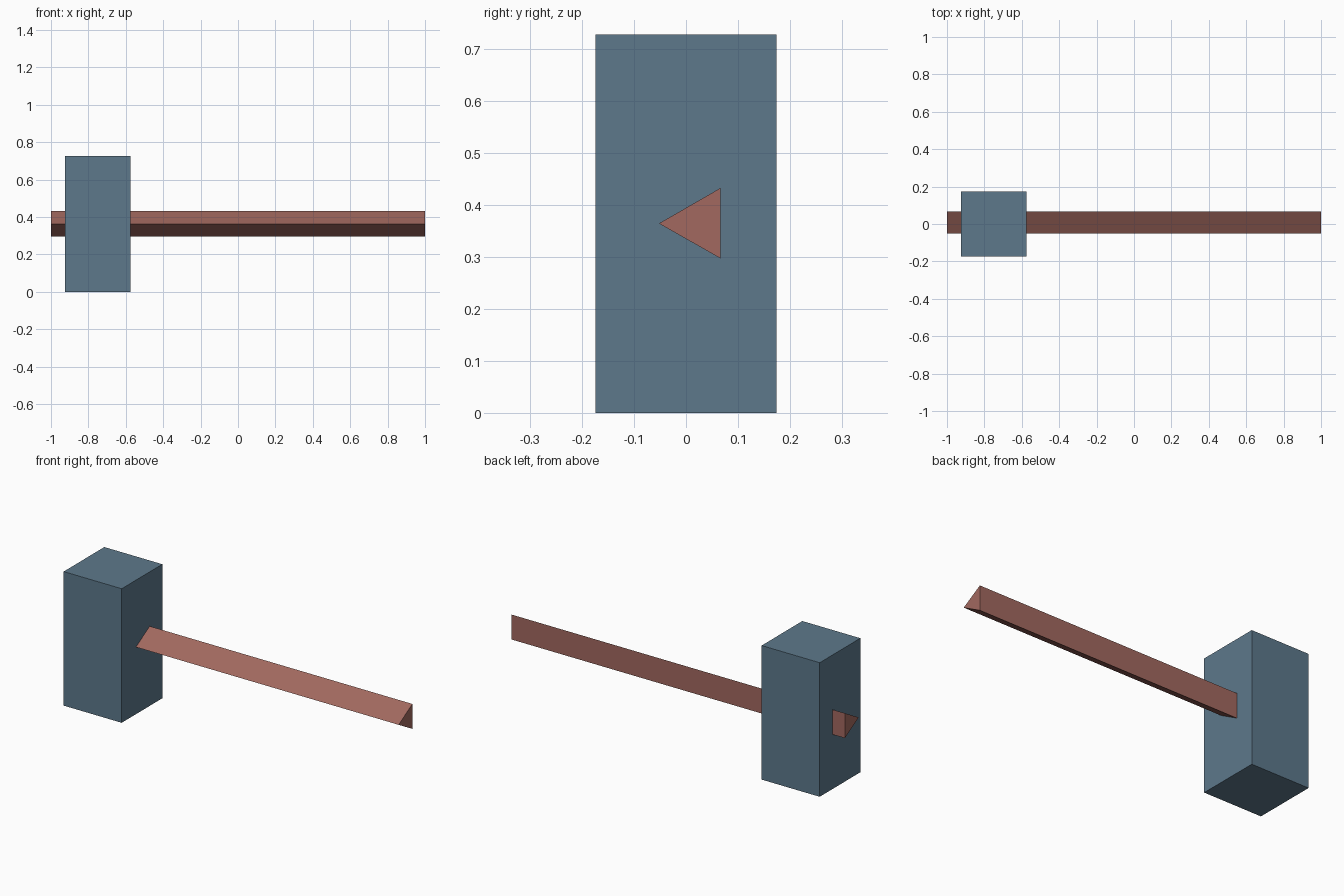
import bpy, bmesh

if "Cube" in bpy.data.objects:
    bpy.data.objects.remove(bpy.data.objects["Cube"])


def prism(name, profile, x0, x1, color):
    """Extrude a closed (y, z) profile along x from x0 to x1."""
    bm = bmesh.new()
    face = bm.faces.new([bm.verts.new((x0, y, z)) for y, z in profile])
    ext = bmesh.ops.extrude_face_region(bm, geom=[face], use_keep_orig=True)
    verts = [v for v in ext["geom"] if isinstance(v, bmesh.types.BMVert)]
    bmesh.ops.translate(bm, verts=verts, vec=(x1 - x0, 0, 0))
    bmesh.ops.recalc_face_normals(bm, faces=bm.faces)
    mesh = bpy.data.meshes.new(name)
    bm.to_mesh(mesh)
    bm.free()
    mat = bpy.data.materials.new(name + "_material")
    mat.diffuse_color = color
    mat.use_nodes = True
    mat.node_tree.nodes["Principled BSDF"].inputs["Base Color"].default_value = mat.diffuse_color
    mesh.materials.append(mat)
    obj = bpy.data.objects.new(name, mesh)
    bpy.context.collection.objects.link(obj)
    return obj


# Upright block head
prism("hammer_head",
      [(-0.174, 0), (0.174, 0), (0.174, 0.727), (-0.174, 0.727)],
      -0.924, -0.576, (0.11, 0.19, 0.26, 1))

# Three-sided handle running through the head
prism("handle",
      [(-0.052, 0.364), (0.066, 0.297), (0.066, 0.432)],
      -1.0, 1.0, (0.36, 0.14, 0.115, 1))
